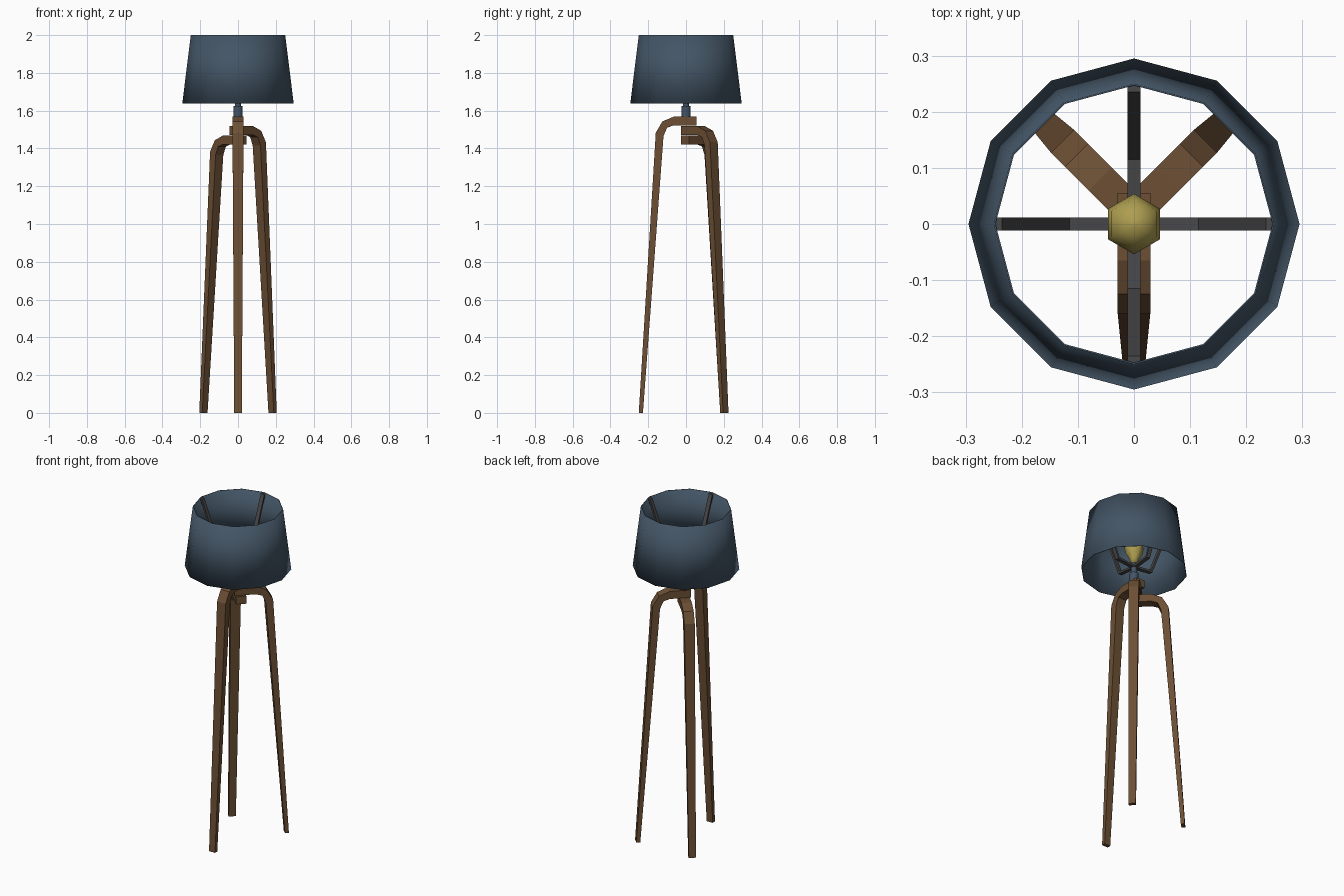
import bpy, bmesh, math
from mathutils import Vector

if "Cube" in bpy.data.objects:
    bpy.data.objects.remove(bpy.data.objects["Cube"])


def material(name, color):
    m = bpy.data.materials.new(name)
    m.diffuse_color = (*color, 1)
    m.use_nodes = True
    m.node_tree.nodes["Principled BSDF"].inputs["Base Color"].default_value = m.diffuse_color
    return m


WOOD = material("brown_wood", (0.15, 0.078, 0.034))
BLUE = material("slate_blue", (0.056, 0.09, 0.13))
METAL = material("dark_metal", (0.065, 0.065, 0.068))
GLASS = material("yellow_glass", (0.42, 0.34, 0.08))


def make_object(name, rings, mat, caps=True, smooth=None):
    """Skin a list of equal-sized vertex rings into a mesh object."""
    bm = bmesh.new()
    loops = [[bm.verts.new(p) for p in ring] for ring in rings]
    n = len(loops[0])
    for a, b in zip(loops, loops[1:]):
        for i in range(n):
            j = (i + 1) % n
            bm.faces.new((a[i], a[j], b[j], b[i]))
    if caps:
        bm.faces.new(loops[0])
        bm.faces.new(loops[-1])
    bmesh.ops.recalc_face_normals(bm, faces=bm.faces)
    mesh = bpy.data.meshes.new(name)
    bm.to_mesh(mesh)
    bm.free()
    mesh.materials.append(mat)
    ob = bpy.data.objects.new(name, mesh)
    bpy.context.collection.objects.link(ob)
    if smooth:
        bpy.ops.object.select_all(action='DESELECT')
        ob.select_set(True)
        bpy.context.view_layer.objects.active = ob
        bpy.ops.object.shade_smooth_by_angle(angle=math.radians(smooth))
    return ob


def circle(r, z, n, start=0.0):
    return [(r * math.cos(start + math.tau * i / n),
             r * math.sin(start + math.tau * i / n), z) for i in range(n)]


def band(name, stations, angle, origin, mat):
    """Flat bent bar: stations are (outer (d, z), inner (d, z), half width)."""
    out = Vector((math.cos(angle), math.sin(angle), 0))
    side = Vector((-out.y, out.x, 0))
    rings = []
    for (d0, z0), (d1, z1), w in stations:
        a = origin + out * d0 + Vector((0, 0, z0))
        b = origin + out * d1 + Vector((0, 0, z1))
        rings.append([a - side * w, a + side * w, b + side * w, b - side * w])
    return make_object(name, rings, mat)


# Three bent wooden legs, stacked at a shared pivot
pivot = Vector((0, 0.02, 0))
for name, deg, top in (("front_leg", -90, 1.568),
                       ("right_leg", 45, 1.518),
                       ("left_leg", 135, 1.468)):
    band(name, [
        ((-0.035, top), (-0.035, top - 0.046), 0.029),
        ((0.085, top), (0.085, top - 0.046), 0.029),
        ((0.145, top - 0.025), (0.120, top - 0.058), 0.029),
        ((0.180, top - 0.085), (0.139, top - 0.102), 0.029),
        ((0.270, 0), (0.248, 0), 0.020),
    ], math.radians(deg), pivot, WOOD)

# Stem and lamp socket
make_object("stem", [circle(r, z, 12) for r, z in
                     ((0.025, 1.566), (0.025, 1.625), (0.016, 1.625), (0.016, 1.70))],
            BLUE, smooth=40)

# Bulb, six sided
make_object("bulb", [circle(r, z, 6, math.pi / 2) for r, z in
                     ((0.018, 1.69), (0.026, 1.715), (0.046, 1.75), (0.054, 1.785),
                      (0.046, 1.82), (0.026, 1.842), (0.004, 1.848))],
            GLASS, smooth=80)

# Four arms holding the shade
for i, name in enumerate(("right", "back", "left", "front")):
    band(name + "_shade_arm", [
        ((0.010, 1.662), (0.010, 1.674), 0.012),
        ((0.122, 1.674), (0.115, 1.686), 0.012),
        ((0.247, 1.992), (0.235, 1.992), 0.012),
    ], math.radians(90 * i), Vector(), METAL)

# Open twelve-sided lampshade
shade = make_object("lampshade", [circle(0.295, 1.637, 12), circle(0.25, 2.0, 12)],
                    BLUE, caps=False, smooth=40)
mod = shade.modifiers.new("thickness", 'SOLIDIFY')
mod.thickness = 0.003
mod.offset = -1
